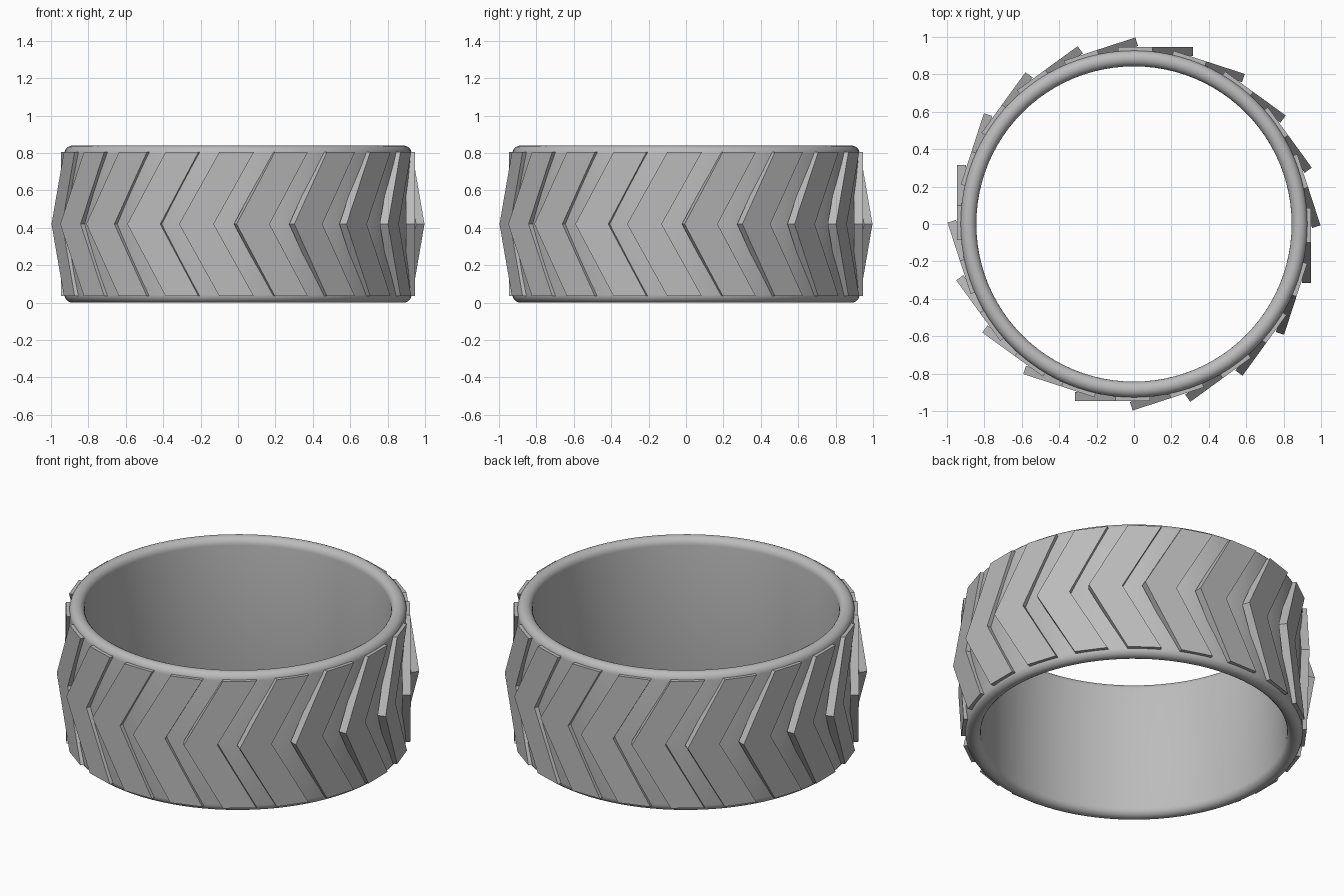
import bpy, bmesh, math
from mathutils import Matrix, Vector

cube = bpy.data.objects.get("Cube")
if cube:
    bpy.data.objects.remove(cube, do_unlink=True)

HEIGHT = 0.84
MID = HEIGHT / 2

rubber = bpy.data.materials.new("grey_rubber")
rubber.use_nodes = True
grey = (0.5, 0.5, 0.5, 1)
rubber.diffuse_color = grey
rubber.node_tree.nodes["Principled BSDF"].inputs["Base Color"].default_value = grey


def finish(name, bm):
    bmesh.ops.recalc_face_normals(bm, faces=bm.faces)
    mesh = bpy.data.meshes.new(name)
    bm.to_mesh(mesh)
    bm.free()
    mesh.materials.append(rubber)
    obj = bpy.data.objects.new(name, mesh)
    bpy.context.collection.objects.link(obj)
    return obj


# Tyre band: a thin wall with fully rounded rims, spun around z
def tyre_band(inner=0.843, outer=0.928, segments=96, steps=10):
    radius = (outer - inner) / 2
    centre = (outer + inner) / 2
    profile = []
    for z, start in ((HEIGHT - radius, 0), (radius, math.pi)):
        for i in range(steps + 1):
            a = start + math.pi * i / steps
            profile.append((centre + radius * math.cos(a), z + radius * math.sin(a)))
    bm = bmesh.new()
    rings = []
    for s in range(segments):
        t = math.tau * s / segments
        rings.append([bm.verts.new((r * math.cos(t), r * math.sin(t), z)) for r, z in profile])
    n = len(profile)
    for s in range(segments):
        a, b = rings[s], rings[(s + 1) % segments]
        for i in range(n):
            j = (i + 1) % n
            bm.faces.new((a[i], b[i], b[j], a[j]))
    return finish("tyre_band", bm)


# Tread: flat chevron blocks, each tangent to the band with its tip leading
def tread(count=20, face=0.946, depth=0.047, half=0.385):
    outline = [(-0.315, 0), (-0.10, half), (0.085, half),
               (-0.13, 0), (0.085, -half), (-0.10, -half)]
    bm = bmesh.new()
    for k in range(count):
        turn = Matrix.Rotation(math.tau * k / count, 3, 'Z')
        front, back = ([bm.verts.new(turn @ Vector((x, -r, MID + z))) for x, z in outline]
                       for r in (face, face - depth))
        # upper and lower arms of the chevron, front and back
        for side in (front, back):
            bm.faces.new(side[:4])
            bm.faces.new((side[0], side[3], side[4], side[5]))
        for i in range(6):
            j = (i + 1) % 6
            bm.faces.new((front[i], front[j], back[j], back[i]))
    return finish("chevron_tread", bm)


tread()
band = tyre_band()
bpy.ops.object.select_all(action='DESELECT')
band.select_set(True)
bpy.context.view_layer.objects.active = band
bpy.ops.object.shade_smooth_by_angle(angle=math.radians(40))
